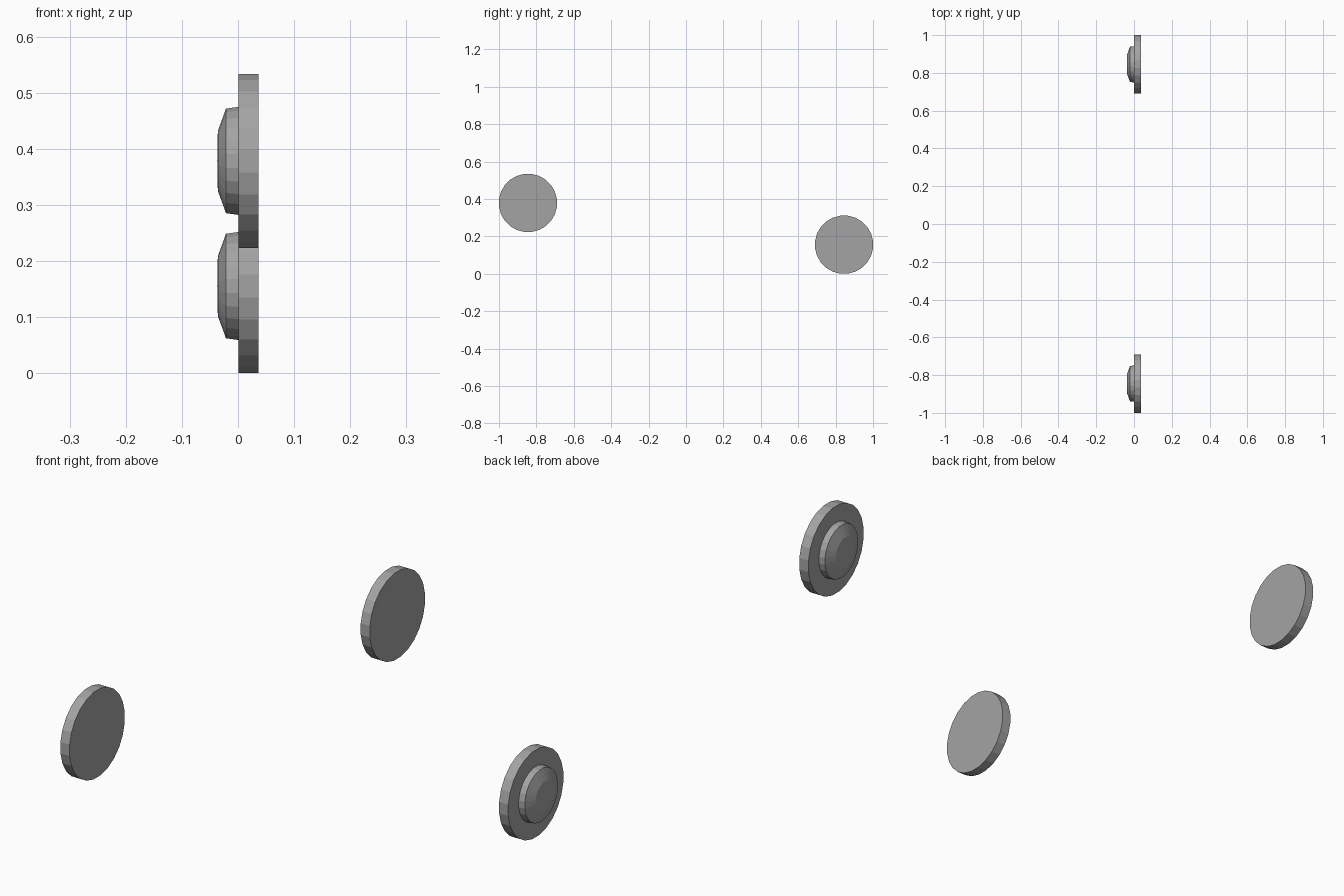
import bpy, bmesh, math

if "Cube" in bpy.data.objects:
    bpy.data.objects.remove(bpy.data.objects["Cube"])

SIDES = 24
TIP_X = -0.037

# Dark grey finish shared by all parts
grey = bpy.data.materials.new("dark_grey")
grey.diffuse_color = (0.37, 0.37, 0.37, 1)
grey.use_nodes = True
grey.node_tree.nodes["Principled BSDF"].inputs["Base Color"].default_value = grey.diffuse_color


def lathe_x(name, profile, y, z, domed=False):
    """Closed turned solid around the x axis; profile is (x, radius) pairs."""
    bm = bmesh.new()
    rings = []
    for x, r in profile:
        ring = []
        for i in range(SIDES):
            a = 2 * math.pi * (i + 0.5) / SIDES
            ring.append(bm.verts.new((x, r * math.cos(a), r * math.sin(a))))
        rings.append(ring)
    for a, b in zip(rings, rings[1:]):
        for i in range(SIDES):
            j = (i + 1) % SIDES
            bm.faces.new((a[i], a[j], b[j], b[i]))
    bm.faces.new(rings[0])
    cap = bm.faces.new(rings[-1])
    # domed end: fan to a slightly raised centre point
    if domed:
        tip = bmesh.ops.poke(bm, faces=[cap])["verts"][0]
        tip.co.x = TIP_X
    bmesh.ops.recalc_face_normals(bm, faces=bm.faces)
    mesh = bpy.data.meshes.new(name)
    bm.to_mesh(mesh)
    bm.free()
    mesh.materials.append(grey)
    obj = bpy.data.objects.new(name, mesh)
    obj.location = (0, y, z)
    bpy.context.collection.objects.link(obj)
    return obj


# Two identical buttons at opposite ends: a flat disc and a domed boss behind it
for side, y, z in (("front", -0.845, 0.3785), ("back", 0.845, 0.1555)):
    lathe_x(side + "_disc", [(0.0005, 0.1563), (0.0365, 0.1563)], y, z)
    lathe_x(side + "_domed_boss",
            [(0.0005, 0.097), (-0.0215, 0.094), (-0.036, 0.0535)], y, z, True)
